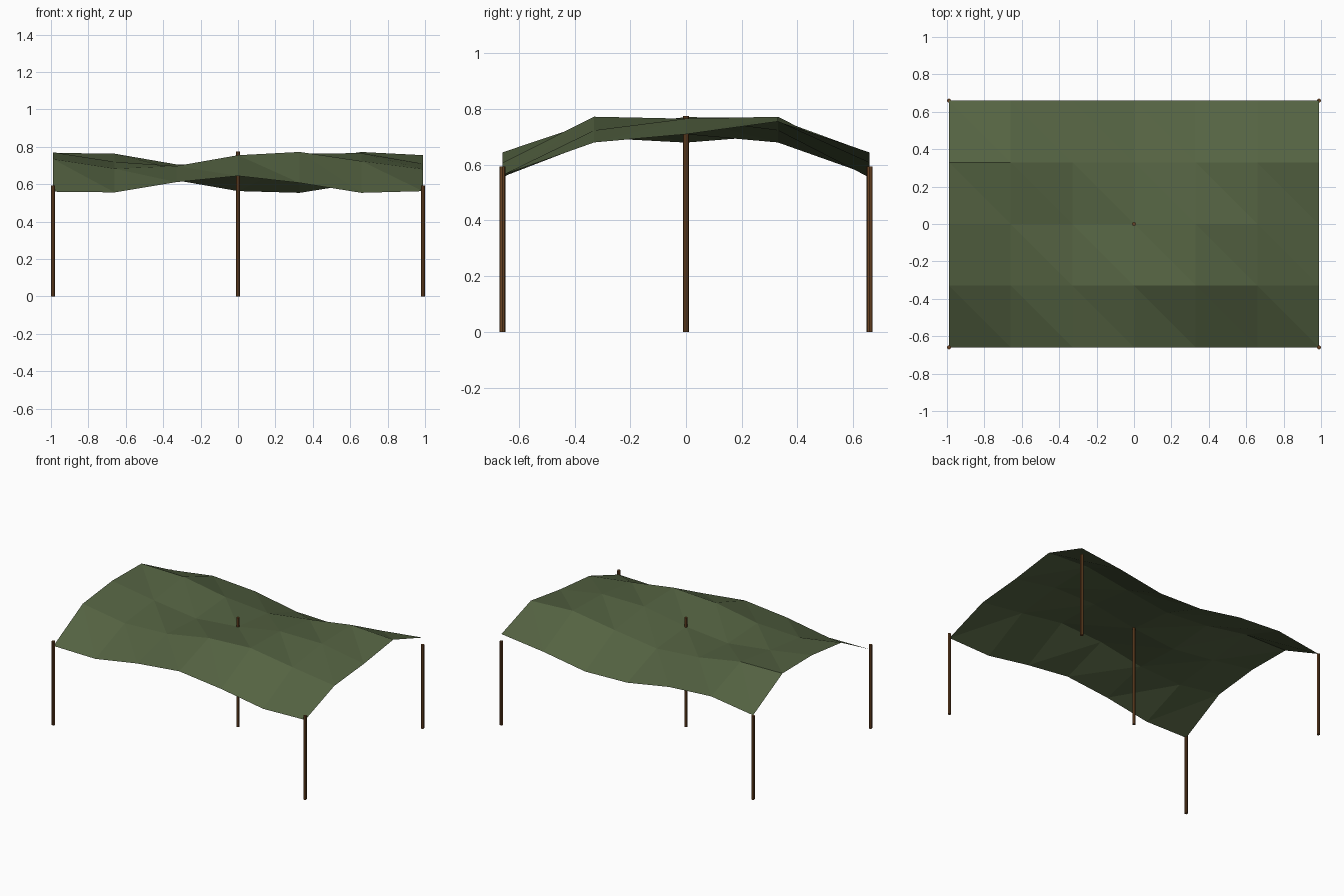
import bpy
import bmesh
from math import sin

cube = bpy.data.objects.get("Cube")
if cube:
    bpy.data.objects.remove(cube, do_unlink=True)


def make_material(name, rgb):
    mat = bpy.data.materials.new(name)
    mat.use_nodes = True
    mat.diffuse_color = (*rgb, 1)
    bsdf = mat.node_tree.nodes["Principled BSDF"]
    bsdf.inputs["Base Color"].default_value = (*rgb, 1)
    bsdf.inputs["Roughness"].default_value = 0.9
    return mat


def add_object(name, bm, mat):
    mesh = bpy.data.meshes.new(name)
    bm.to_mesh(mesh)
    bm.free()
    mesh.materials.append(mat)
    obj = bpy.data.objects.new(name, mesh)
    bpy.context.collection.objects.link(obj)
    return obj


canvas = make_material("olive canvas", (0.09, 0.125, 0.055))
wood = make_material("brown wood", (0.15, 0.06, 0.018))

CELL = 0.3297
COLS, ROWS = 6, 4
HALF_X, HALF_Y = CELL * COLS / 2, CELL * ROWS / 2

# Canopy: rippled cloth, low along the front and back edges
bm = bmesh.new()
grid = []
for j in range(ROWS + 1):
    base = 0.596 if j in (0, ROWS) else 0.727
    grid.append([bm.verts.new((i * CELL - HALF_X, HALF_Y - j * CELL,
                               base + 0.048 * sin(1.3 * i + j)))
                 for i in range(COLS + 1)])
for j in range(ROWS):
    for i in range(COLS):
        back_left, back_right = grid[j][i], grid[j][i + 1]
        front_left, front_right = grid[j + 1][i], grid[j + 1][i + 1]
        bm.faces.new((back_left, front_left, front_right))
        bm.faces.new((back_left, front_right, back_right))
add_object("canopy_cloth", bm, canvas)


# Poles: one at each corner and a taller one through the middle
def add_pole(name, x, y, height):
    pole = bmesh.new()
    bmesh.ops.create_cone(pole, cap_ends=True, segments=8,
                          radius1=0.011, radius2=0.011, depth=height)
    bmesh.ops.translate(pole, verts=pole.verts, vec=(x, y, height / 2))
    add_object(name, pole, wood)


for side, sx in (("right", -1), ("left", 1)):
    for end, sy in (("front", -1), ("back", 1)):
        add_pole(f"{end}_{side}_pole", sx * HALF_X, sy * HALF_Y, 0.594)
add_pole("center_pole", 0, 0, 0.775)
